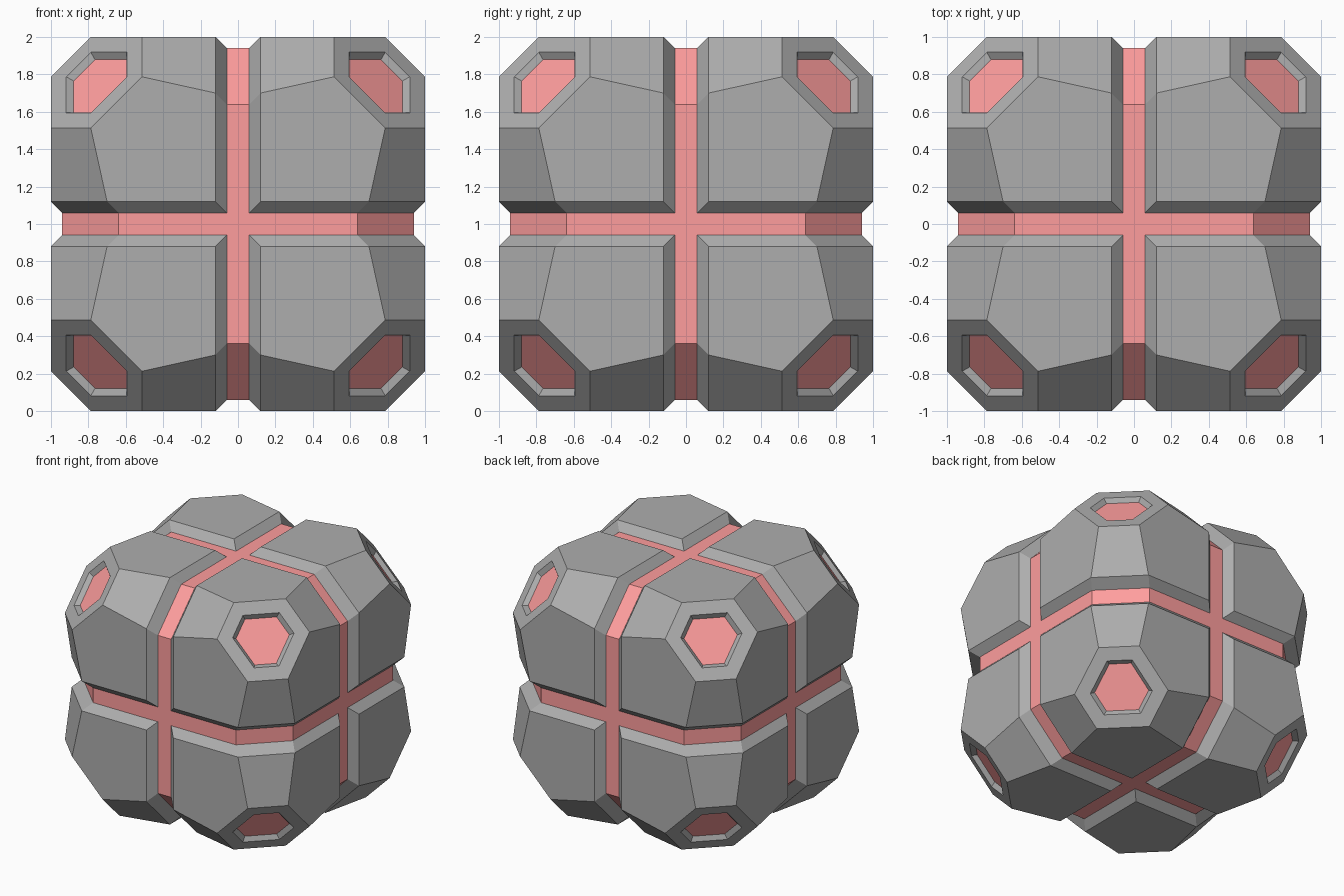
import bpy, bmesh
from itertools import permutations, product
from mathutils import Vector

if "Cube" in bpy.data.objects:
    bpy.data.objects.remove(bpy.data.objects["Cube"])

G, C = 0.06, 0.12          # half groove width, groove plus chamfer
CORNER = (0.513, 0.787, 1.0)
INSET = 0.1                # width of the rim round each corner recess
DEPTH, TAPER = 0.02, 0.87  # recess depth along each axis, floor scale


def perms(*points):
    return {p for pt in points for p in permutations(pt)}


def hull(points):
    bm = bmesh.new()
    for p in sorted(points):
        bm.verts.new(p)
    bmesh.ops.convex_hull(bm, input=bm.verts[:])
    loose = [v for v in bm.verts if not v.link_faces]
    bmesh.ops.delete(bm, geom=loose, context='VERTS')
    bmesh.ops.dissolve_limit(bm, angle_limit=0.01, verts=bm.verts[:], edges=bm.edges[:])
    bmesh.ops.recalc_face_normals(bm, faces=bm.faces[:])
    return bm


def material(name, rgb):
    mat = bpy.data.materials.new(name)
    mat.diffuse_color = (*rgb, 1)
    mat.use_nodes = True
    mat.node_tree.nodes["Principled BSDF"].inputs["Base Color"].default_value = mat.diffuse_color
    return mat


def finish(bm, name, mat, mirrored=False):
    mesh = bpy.data.meshes.new(name)
    bm.to_mesh(mesh)
    bm.free()
    mesh.materials.append(mat)
    ob = bpy.data.objects.new(name, mesh)
    ob.location.z = 1
    bpy.context.collection.objects.link(ob)
    if mirrored:
        mod = ob.modifiers.new("Mirror", 'MIRROR')
        mod.use_axis = (True, True, True)
        mod.use_mirror_merge = False


grey = material("armour_grey", (0.42, 0.42, 0.42))
pink = material("core_pink", (1.0, 0.34, 0.34))

# Armour block for one octant, with chamfered groove edges
bm = hull(perms(CORNER, (C, C, 1), (C, 0.70, 1),
                (G, G, 0.94), (G, 0.64, 0.94), (G, G, G)))

# Tapered hexagonal recess in the corner face
diag = Vector((1, 1, 1)).normalized()
corner = max(bm.faces, key=lambda f: f.normal.dot(diag))
bmesh.ops.inset_region(bm, faces=[corner], thickness=INSET, use_even_offset=True)
floor = bmesh.ops.extrude_discrete_faces(bm, faces=[corner])['faces'][0]
centre = floor.calc_center_median()
for v in floor.verts:
    v.co = centre + (v.co - centre) * TAPER - Vector((DEPTH,) * 3)
floor_points = [v.co.copy() for v in floor.verts]
bmesh.ops.delete(bm, geom=[floor], context='FACES_ONLY')
finish(bm, "armour_blocks", grey, True)

# Coloured panel closing the floor of each recess
bm = bmesh.new()
panel = bm.faces.new([bm.verts.new(p) for p in floor_points])
panel.normal_update()
if panel.normal.dot(diag) < 0:
    panel.normal_flip()
finish(bm, "corner_panels", pink, True)

# Coloured inner core showing through the grooves
core = {tuple(a * s for a, s in zip(p, sg))
        for p in perms((G, 0.64, 0.94)) for sg in product((-1, 1), repeat=3)}
finish(hull(core), "inner_core", pink)
